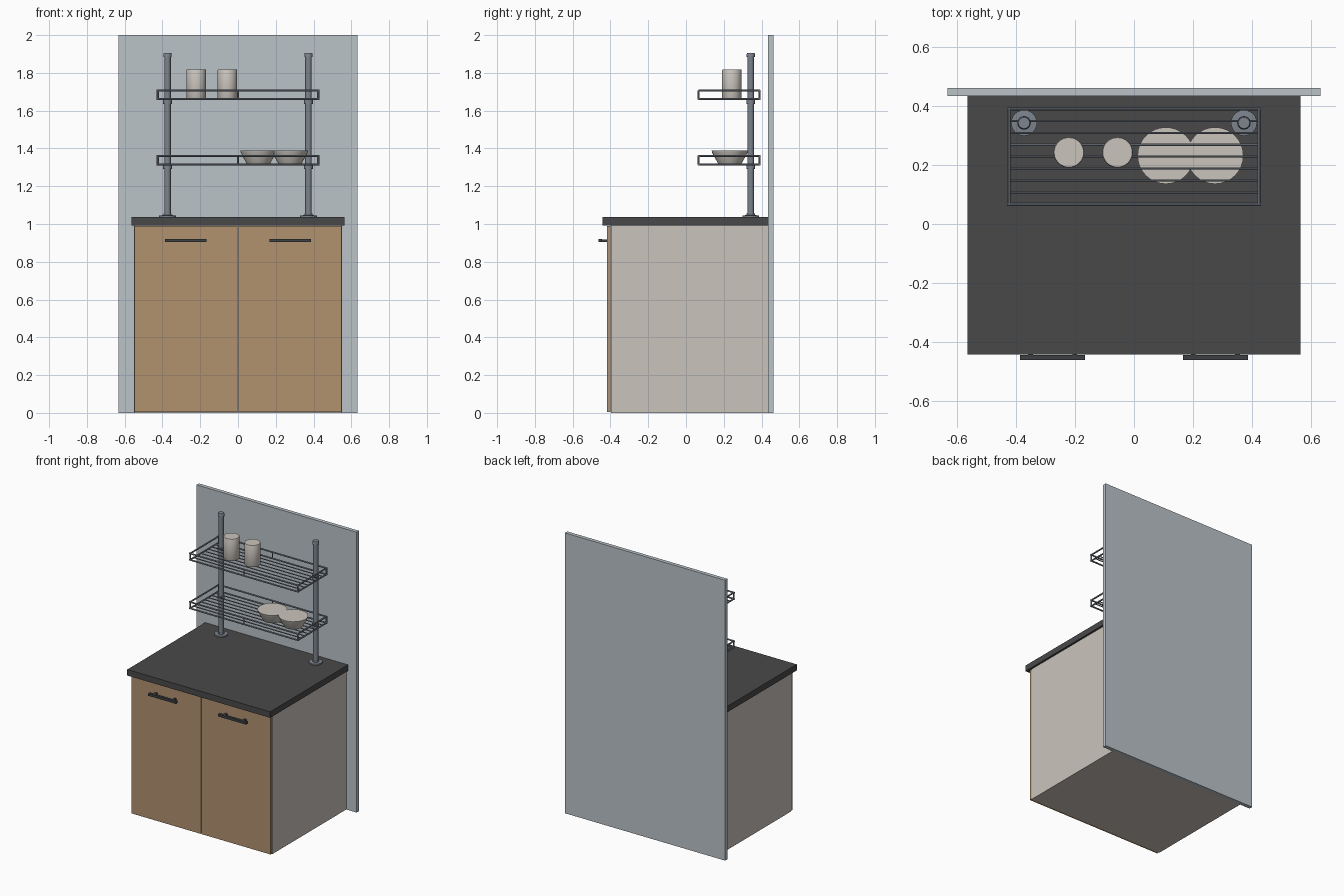
import bpy, bmesh, math
from mathutils import Vector

if "Cube" in bpy.data.objects:
    bpy.data.objects.remove(bpy.data.objects["Cube"])


def mat(name, rgb):
    m = bpy.data.materials.new(name)
    lin = [((c / 255 + 0.055) / 1.055) ** 2.4 for c in rgb]
    m.diffuse_color = (*lin, 1)
    m.use_nodes = True
    m.node_tree.nodes["Principled BSDF"].inputs["Base Color"].default_value = m.diffuse_color
    return m


WALL = mat("pale_blue_grey", (187, 195, 201))
CREAM = mat("cream", (202, 196, 188))
WOOD = mat("light_wood", (178, 146, 111))
DARK = mat("charcoal", (73, 73, 73))
BLACK = mat("dark_handle", (62, 64, 68))
STEEL = mat("steel", (125, 132, 142))


def finish(name, bm, material, smooth=False):
    bmesh.ops.recalc_face_normals(bm, faces=bm.faces)
    me = bpy.data.meshes.new(name)
    bm.to_mesh(me)
    bm.free()
    me.materials.append(material)
    ob = bpy.data.objects.new(name, me)
    bpy.context.collection.objects.link(ob)
    if smooth:
        bpy.ops.object.select_all(action='DESELECT')
        ob.select_set(True)
        bpy.context.view_layer.objects.active = ob
        bpy.ops.object.shade_smooth_by_angle(angle=math.radians(35))
    return ob


def add_box(bm, lo, hi):
    vs = bmesh.ops.create_cube(bm, size=1)["verts"]
    for v in vs:
        v.co = Vector([lo[i] + (v.co[i] + 0.5) * (hi[i] - lo[i]) for i in range(3)])


def box(name, lo, hi, material):
    bm = bmesh.new()
    add_box(bm, lo, hi)
    return finish(name, bm, material)


def add_rod(bm, a, b, r, seg=8):
    a, b = Vector(a), Vector(b)
    vs = bmesh.ops.create_cone(bm, cap_ends=True, segments=seg, radius1=r,
                               radius2=r, depth=(b - a).length)["verts"]
    q = Vector((0, 0, 1)).rotation_difference(b - a)
    for v in vs:
        v.co = q @ v.co + (a + b) / 2


def lathe(name, x, y, profile, material, seg=32):
    """Closed solid of revolution from (radius, z) points."""
    bm = bmesh.new()
    rings = [[bm.verts.new((x + r * math.cos(2 * math.pi * i / seg),
                            y + r * math.sin(2 * math.pi * i / seg), z))
              for i in range(seg)] for r, z in profile]
    for p, q in zip(rings, rings[1:]):
        for i in range(seg):
            j = (i + 1) % seg
            bm.faces.new((p[i], p[j], q[j], q[i]))
    bm.faces.new(rings[0])
    bm.faces.new(rings[-1])
    return finish(name, bm, material, True)


# Wall panel, cabinet and worktop
box("wall_panel", (-0.632, 0.435, 0), (0.632, 0.462, 2), WALL)
box("cabinet_body", (-0.55, -0.398, 0), (0.55, 0.435, 0.993), CREAM)
box("worktop", (-0.564, -0.443, 0.993), (0.564, 0.435, 1.036), DARK)

for side, s in (("left", -1), ("right", 1)):
    # Doors
    x0, x1 = sorted((s * 0.002, s * 0.549))
    box(side + "_door", (x0, -0.417, 0.004), (x1, -0.4, 0.99), WOOD)
    # Bar handles on two posts
    bm = bmesh.new()
    cx = s * 0.276
    add_box(bm, (cx - 0.11, -0.462, 0.904), (cx + 0.11, -0.444, 0.921))
    for dx in (-0.075, 0.075):
        add_box(bm, (cx + dx - 0.008, -0.446, 0.906), (cx + dx + 0.008, -0.415, 0.919))
    finish(side + "_handle", bm, BLACK)
    # Pole with base flange, shelf clamps and top cap
    prof = [(0.044, 1.036), (0.044, 1.045), (0.022, 1.047), (0.022, 1.056), (0.017, 1.056)]
    for z in (1.31, 1.656):
        prof += [(0.017, z - 0.02), (0.023, z - 0.02), (0.023, z + 0.006), (0.017, z + 0.006)]
    prof += [(0.017, 1.884), (0.022, 1.884), (0.022, 1.9), (0.019, 1.906)]
    lathe(side + "_pole", s * 0.373, 0.343, prof, STEEL, 24)

# Wire shelves
X, Y0, Y1, R = 0.425, 0.067, 0.39, 0.0055
for label, z0 in (("lower", 1.315), ("upper", 1.661)):
    z1 = z0 + 0.045
    bm = bmesh.new()
    for z in (z0, z1):
        for y in (Y0, Y1):
            add_rod(bm, (-X - R, y, z), (X + R, y, z), R)
        for x in (-X, X):
            add_rod(bm, (x, Y0, z), (x, Y1, z), R)
    for x in (-X, 0, X):
        for y in (Y0, Y1):
            add_rod(bm, (x, y, z0), (x, y, z1), R if x else 0.004)
    for i in range(1, 8):
        y = Y0 + (Y1 - Y0) * i / 8
        add_rod(bm, (-X, y, z0), (X, y, z0), 0.0035, 6)
    finish(label + "_wire_shelf", bm, STEEL, True)

# Cups on the upper shelf
for i, x in enumerate((-0.221, -0.056)):
    lathe(f"cup_{i + 1}", x, 0.243,
          [(0.05, 1.663), (0.052, 1.667), (0.052, 1.814), (0.05, 1.818)], CREAM)

# Bowls on the lower shelf
for i, x in enumerate((0.108, 0.275)):
    lathe(f"bowl_{i + 1}", x, 0.232,
          [(0.06, 1.316), (0.093, 1.376), (0.096, 1.388)], CREAM)
